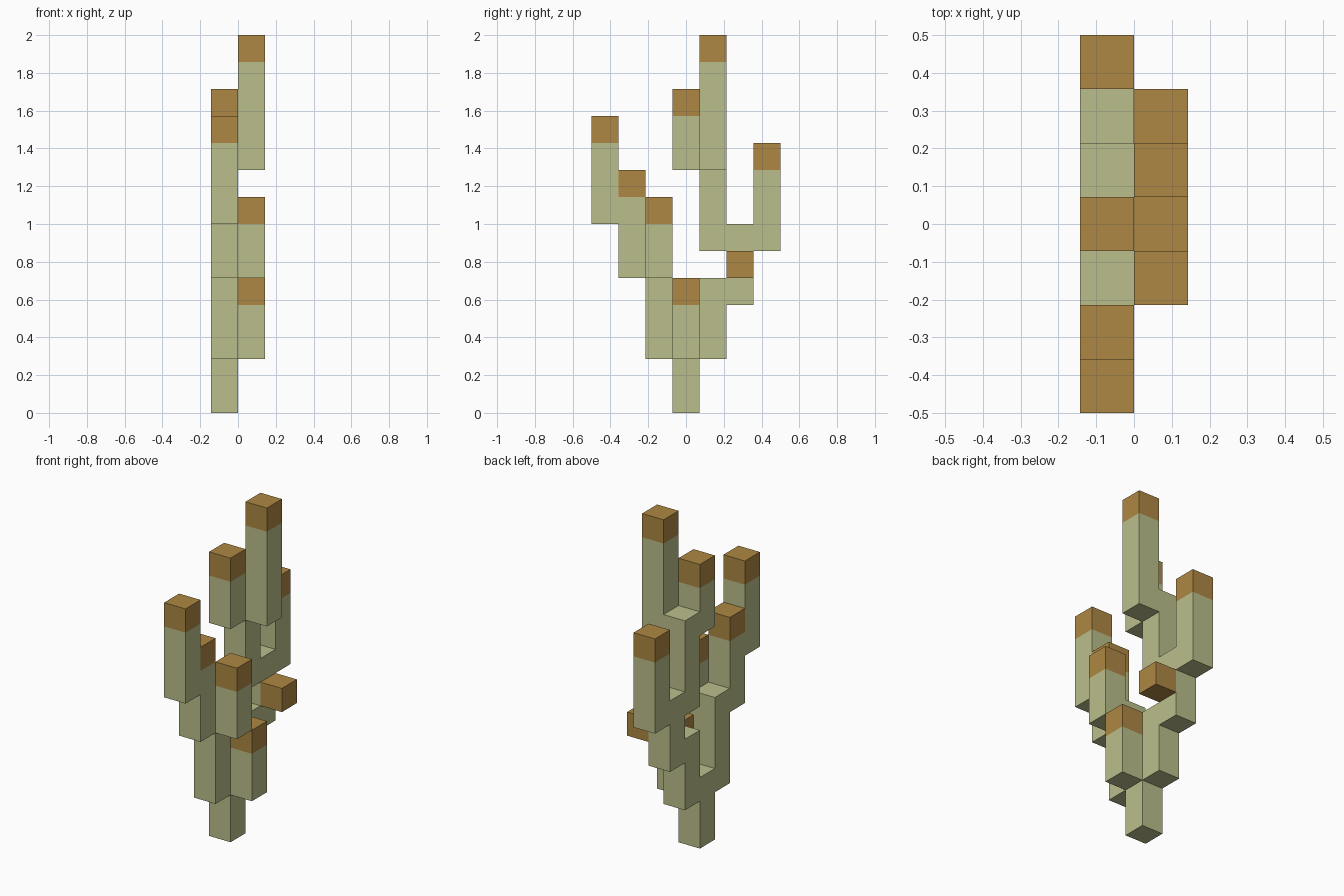
import bpy
import bmesh
from mathutils import Vector

cube = bpy.data.objects.get("Cube")
if cube:
    bpy.data.objects.remove(cube, do_unlink=True)

UNIT = 2 / 14                      # edge of one block
ORIGIN = Vector((-1, -3.5, 0))     # grid corner, in blocks


def material(name, rgb):
    mat = bpy.data.materials.new(name)
    mat.use_nodes = True
    color = (*rgb, 1)
    mat.diffuse_color = color
    mat.node_tree.nodes["Principled BSDF"].inputs["Base Color"].default_value = color
    return mat


STALK = material("pale_green", (0.497, 0.521, 0.258))
TIP = material("ochre_brown", (0.423, 0.242, 0.056))

# Each part: runs of blocks from one grid cell to another, and whether the last block is a tip
PARTS = {
    "stem": ([((0, 3, 0), (0, 3, 2))], False),
    "stem_side_shoot": ([((1, 3, 2), (1, 3, 4))], True),
    "front_branch": ([((0, 2, 2), (0, 2, 5))], False),
    "front_side_shoot": ([((1, 2, 5), (1, 2, 7))], True),
    "front_inner_shoot": ([((0, 1, 5), (0, 1, 8))], True),
    "front_outer_shoot": ([((0, 0, 7), (0, 0, 10))], True),
    "back_branch": ([((0, 4, 2), (0, 4, 4)), ((0, 5, 4), (0, 5, 6))], False),
    "back_side_bud": ([((1, 5, 5), (1, 5, 5))], True),
    "back_outer_shoot": ([((0, 6, 6), (0, 6, 9))], True),
    "upper_branch": ([((0, 4, 6), (0, 4, 9))], False),
    "upper_front_shoot": ([((0, 3, 9), (0, 3, 11))], True),
    "top_shoot": ([((1, 4, 9), (1, 4, 13))], True),
}


def cells_of(runs):
    return [(a[0], a[1], z) for a, b in runs for z in range(a[2], b[2] + 1)]


OCCUPIED = {c for runs, _ in PARTS.values() for c in cells_of(runs)}


def build(name, runs, tipped):
    cells = cells_of(runs)
    bm = bmesh.new()
    for cell in cells:
        base = Vector(cell)
        for axis in range(3):
            for side in (0, 1):
                # Keep only the faces on the outside of the whole plant
                neighbour = list(cell)
                neighbour[axis] += 1 if side else -1
                if tuple(neighbour) in OCCUPIED:
                    continue
                corners = []
                for u, v in ((0, 0), (1, 0), (1, 1), (0, 1)):
                    p = Vector((0, 0, 0))
                    p[axis] = side
                    p[(axis + 1) % 3] = u
                    p[(axis + 2) % 3] = v
                    corners.append(bm.verts.new((ORIGIN + base + p) * UNIT))
                face = bm.faces.new(corners if side else corners[::-1])
                face.material_index = int(tipped and cell == cells[-1])
    # Weld the blocks and merge their flat sides, keeping the colour border
    bmesh.ops.remove_doubles(bm, verts=bm.verts, dist=UNIT * 0.01)
    bmesh.ops.dissolve_limit(bm, angle_limit=0.01, verts=bm.verts,
                             edges=bm.edges, delimit={'MATERIAL'})
    mesh = bpy.data.meshes.new(name)
    bm.to_mesh(mesh)
    bm.free()
    mesh.materials.append(STALK)
    mesh.materials.append(TIP)
    obj = bpy.data.objects.new(name, mesh)
    bpy.context.scene.collection.objects.link(obj)


for part, (runs, tipped) in PARTS.items():
    build(part, runs, tipped)
